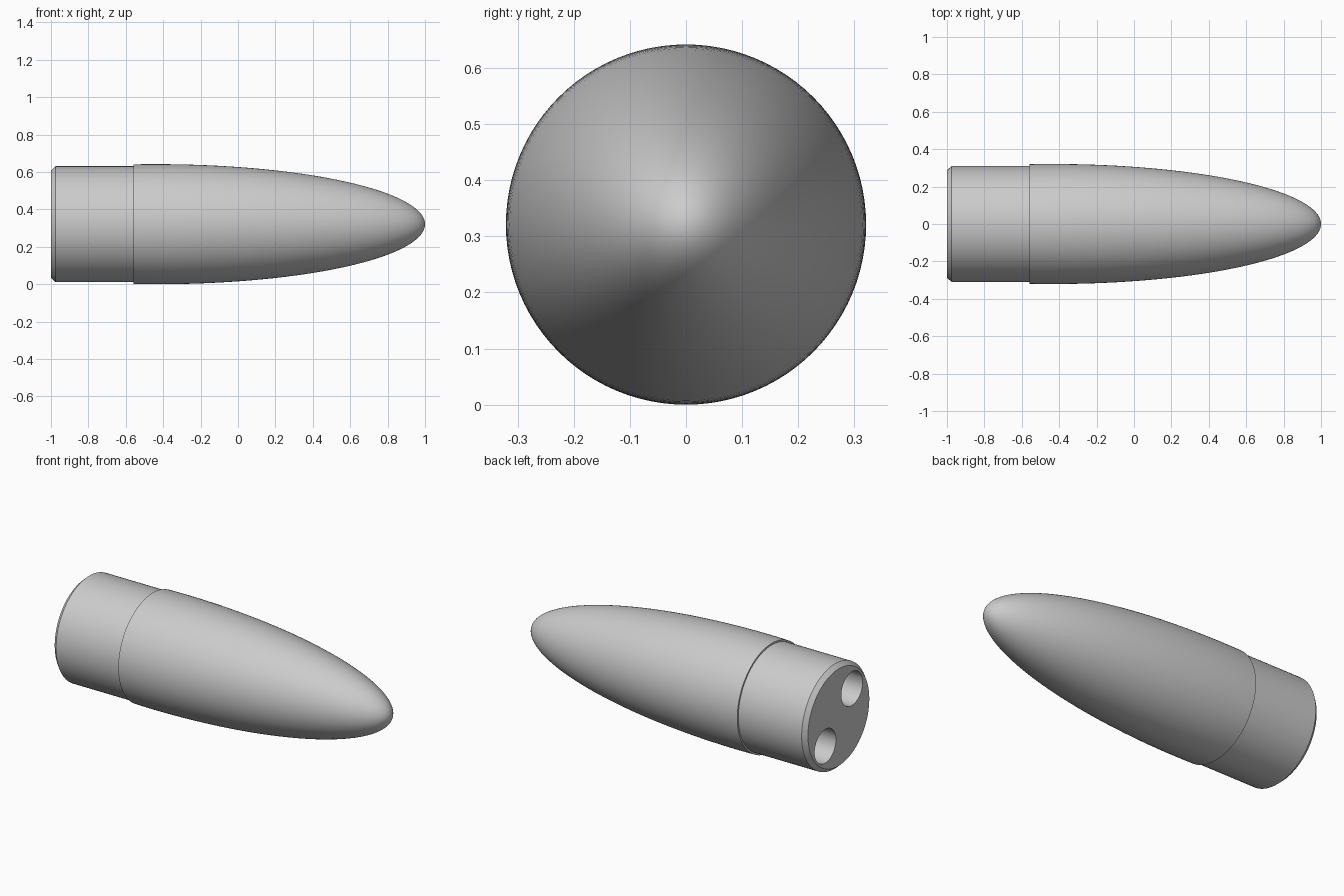
import bpy
import bmesh
import math
from mathutils import Matrix, Vector

cube = bpy.data.objects.get("Cube")
if cube:
    bpy.data.objects.remove(cube, do_unlink=True)

RADIUS = 0.321
AXIS = Vector((0, 0, RADIUS))

grey = bpy.data.materials.new("plain grey")
grey.use_nodes = True
colour = (0.6, 0.6, 0.6, 1)
grey.diffuse_color = colour
grey.node_tree.nodes["Principled BSDF"].inputs["Base Color"].default_value = colour


def finish(name, bm):
    mesh = bpy.data.meshes.new(name)
    bm.to_mesh(mesh)
    bm.free()
    mesh.materials.append(grey)
    obj = bpy.data.objects.new(name, mesh)
    bpy.context.collection.objects.link(obj)
    return obj


def lathe(name, profile, steps=96):
    """Turn an (x, radius) profile around the long axis."""
    bm = bmesh.new()
    verts = [bm.verts.new(AXIS + Vector((x, 0, r))) for x, r in profile]
    edges = [bm.edges.new(pair) for pair in zip(verts, verts[1:])]
    bmesh.ops.spin(bm, geom=verts + edges, cent=AXIS, axis=(1, 0, 0),
                   angle=math.tau, steps=steps, use_duplicate=False)
    bmesh.ops.remove_doubles(bm, verts=bm.verts[:], dist=0.0001)
    bmesh.ops.recalc_face_normals(bm, faces=bm.faces[:])
    return finish(name, bm)


def smooth(obj):
    bpy.ops.object.select_all(action='DESELECT')
    obj.select_set(True)
    bpy.context.view_layer.objects.active = obj
    bpy.ops.object.shade_smooth_by_angle(angle=math.radians(30))


# Long rounded nose: a half ellipse starting just behind its widest point
WIDEST, REAR = -0.44, -0.56
length = 1 - WIDEST
start = math.acos((REAR - WIDEST) / length)
curve = [start * (1 - i / 40) for i in range(41)]
nose_profile = [(REAR, 0)] + [
    (WIDEST + length * math.cos(a), RADIUS * math.sin(a)) for a in curve]
nose = lathe("rounded_nose", nose_profile)

# Narrower cylindrical base with a chamfered rear rim
base = lathe("base_plug", [(-1, 0), (-1, 0.287), (-0.975, 0.31),
                           (-0.5, 0.31), (-0.5, 0)])

# Two round sockets bored into the rear face, on a diagonal
for side in (-1, 1):
    bm = bmesh.new()
    centre = AXIS + Vector((-0.9, side * 0.125, -side * 0.123))
    bmesh.ops.create_cone(
        bm, cap_ends=True, segments=48, radius1=0.1, radius2=0.1, depth=0.6,
        matrix=Matrix.Translation(centre) @ Matrix.Rotation(math.pi / 2, 4, 'Y'))
    cutter = finish("socket_cutter", bm)
    cutter.hide_render = True
    bore = base.modifiers.new("socket", 'BOOLEAN')
    bore.operation = 'DIFFERENCE'
    bore.solver = 'EXACT'
    bore.object = cutter
    bpy.context.view_layer.objects.active = base
    bpy.ops.object.modifier_apply(modifier=bore.name)
    bpy.data.objects.remove(cutter, do_unlink=True)

for part in (nose, base):
    smooth(part)
